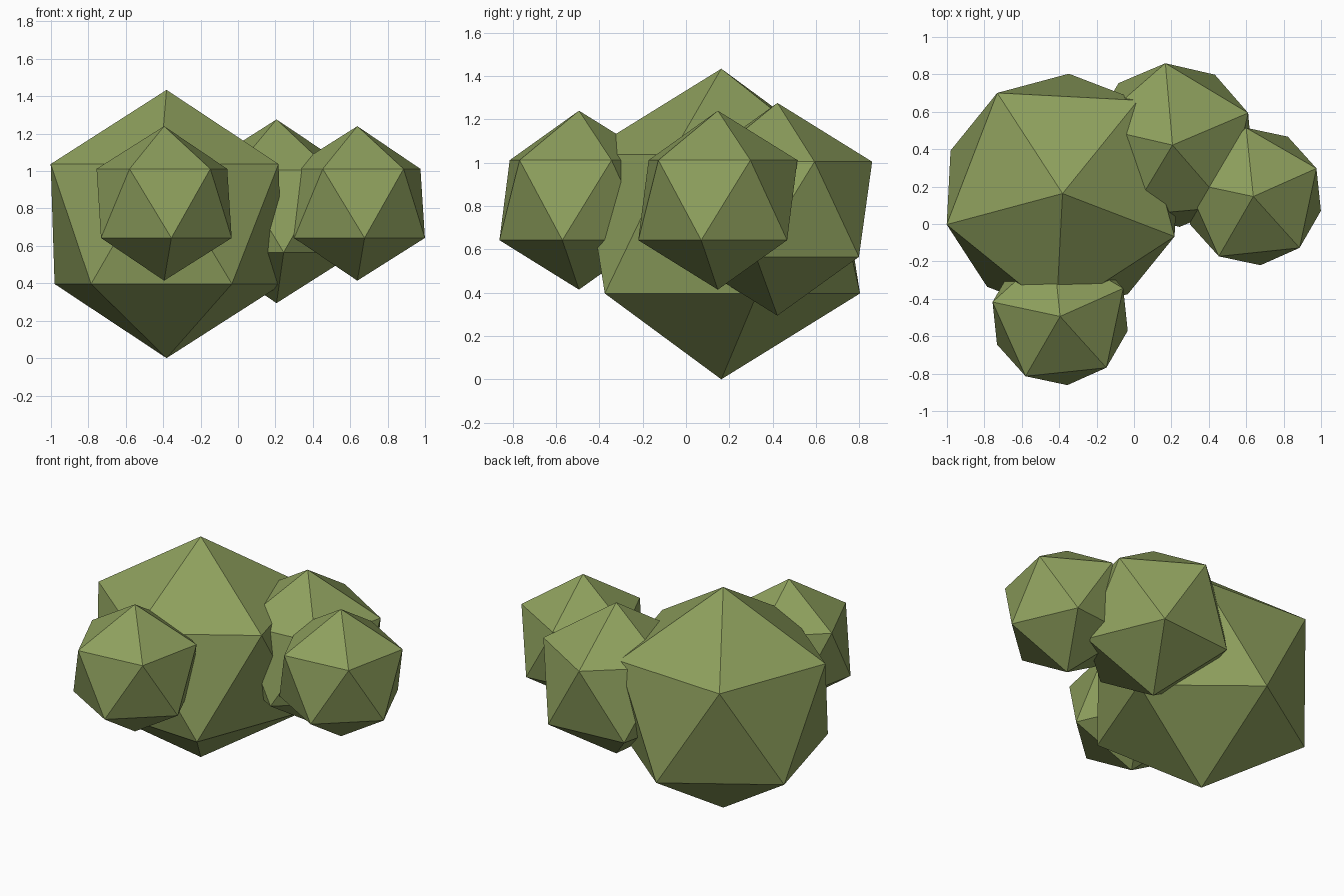
import bpy
from math import radians

if "Cube" in bpy.data.objects:
    bpy.data.objects.remove(bpy.data.objects["Cube"])

# Leaf colour
leaf = bpy.data.materials.new("leaf_green")
leaf.diffuse_color = (0.27, 0.35, 0.11, 1)
leaf.use_nodes = True
leaf.node_tree.nodes["Principled BSDF"].inputs["Base Color"].default_value = leaf.diffuse_color


def clump(name, location, radius, turn):
    """One faceted 20-sided clump of foliage, point up."""
    bpy.ops.mesh.primitive_ico_sphere_add(
        subdivisions=1, radius=radius, location=location,
        rotation=(0, 0, radians(turn)))
    obj = bpy.context.object
    obj.name = name
    obj.data.materials.append(leaf)
    bpy.ops.object.shade_flat()


# Bush: one large clump with three smaller ones around it
clump("main_clump", (-0.382, 0.163, 0.717), 0.717, 51)
clump("back_clump", (0.206, 0.422, 0.785), 0.491, 23)
clump("right_clump", (0.638, 0.147, 0.827), 0.413, 24)
clump("front_clump", (-0.395, -0.494, 0.827), 0.413, 24)
